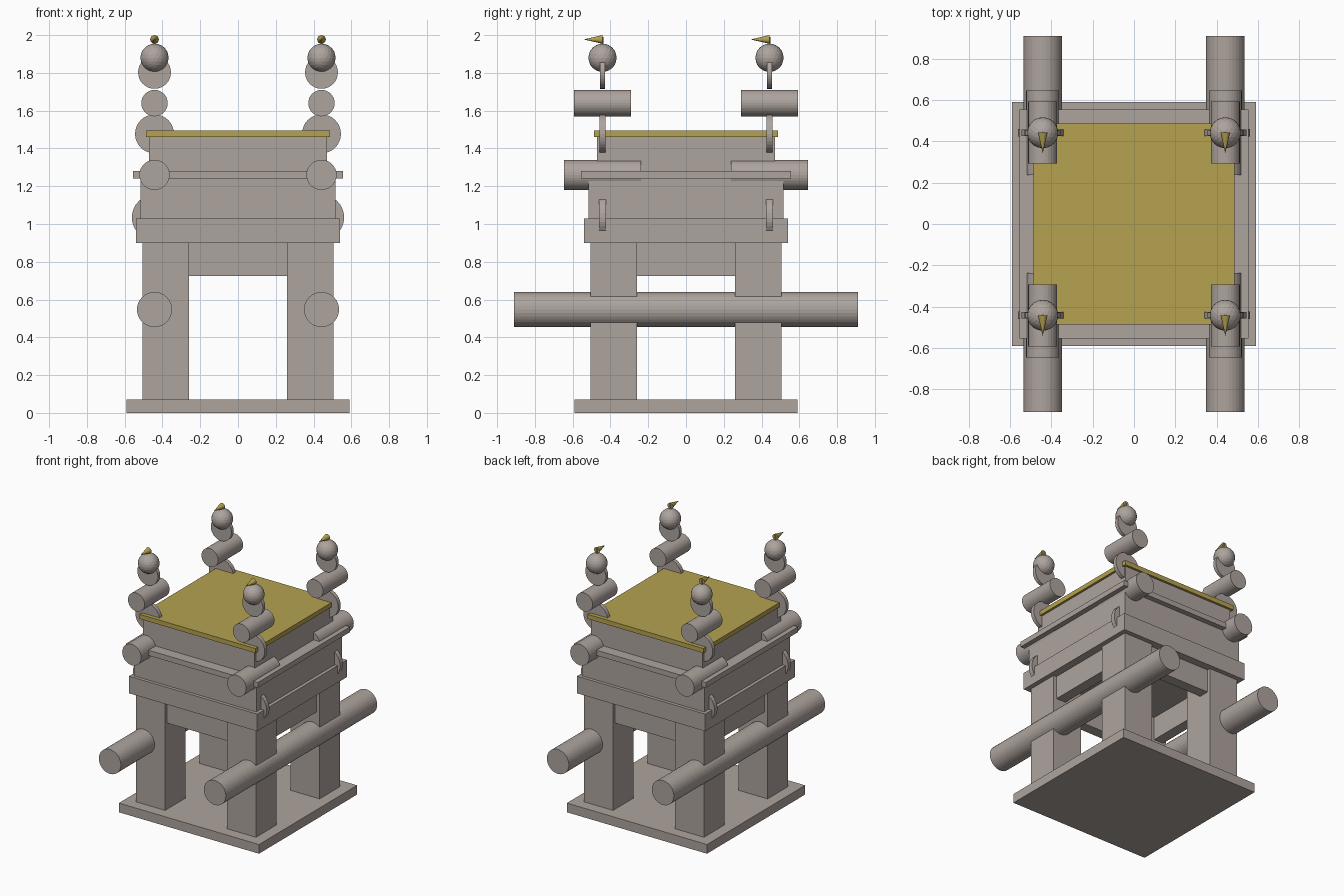
import bpy
from math import pi

cube = bpy.data.objects.get("Cube")
if cube:
    bpy.data.objects.remove(cube, do_unlink=True)


def material(name, color):
    mat = bpy.data.materials.new(name)
    mat.use_nodes = True
    mat.diffuse_color = color
    mat.node_tree.nodes["Principled BSDF"].inputs["Base Color"].default_value = color
    return mat


STONE = material("warm grey stone", (0.42, 0.37, 0.34, 1))
GOLD = material("gold", (0.46, 0.36, 0.08, 1))


def finish(name, mat):
    obj = bpy.context.object
    obj.name = name
    obj.data.materials.append(mat)
    return obj


def box(name, center, size, mat=STONE):
    bpy.ops.mesh.primitive_cube_add(size=1, location=center)
    obj = finish(name, mat)
    obj.scale = size
    return obj


def slab(name, half, bottom, top, mat=STONE):
    return box(name, (0, 0, (bottom + top) / 2), (2 * half, 2 * half, top - bottom), mat)


def log(name, center, radius, length):
    """Round bar lying along y; short lengths make upright discs."""
    bpy.ops.mesh.primitive_cylinder_add(vertices=32, radius=radius, depth=length,
                                        location=center, rotation=(pi / 2, 0, 0))
    return finish(name, STONE)


# Stacked square tiers
slab("base_plate", 0.59, 0, 0.07)
slab("lower_ledge", 0.54, 0.90, 1.03)
slab("middle_block", 0.515, 1.03, 1.24)
slab("upper_ledge", 0.555, 1.24, 1.28)
slab("upper_block", 0.47, 1.28, 1.46)
slab("roof_plate", 0.487, 1.46, 1.495, GOLD)

# Aprons between the legs
for s, front_name, side_name in ((-1, "front_apron", "right_apron"),
                                 (1, "back_apron", "left_apron")):
    box(front_name, (0, s * 0.44, 0.8125), (0.54, 0.08, 0.175))
    box(side_name, (s * 0.44, 0, 0.8125), (0.08, 0.54, 0.175))

for sx, side in ((-1, "right"), (1, "left")):
    x = sx * 0.442
    # Long carrying pole through the legs
    log(f"{side}_carrying_pole", (x, 0, 0.547), 0.093, 1.82)

    for sy, end in ((-1, "front"), (1, "back")):
        corner = f"{end}_{side}"
        y = sy * 0.442
        box(f"{corner}_leg", (sx * 0.3825, sy * 0.3825, 0.485), (0.245, 0.245, 0.83))

        # Corner stack of discs and short logs
        log(f"{corner}_lower_disc", (x, y, 1.035), 0.12, 0.035)
        log(f"{corner}_lower_log", (x, y, 1.26), 0.08, 0.41)
        log(f"{corner}_middle_disc", (x, y, 1.477), 0.103, 0.03)
        log(f"{corner}_upper_log", (x, y, 1.64), 0.07, 0.30)
        log(f"{corner}_upper_disc", (x, y, 1.803), 0.087, 0.028)

        # Ball finial with a pin and a forward-pointing pennant
        bpy.ops.mesh.primitive_ico_sphere_add(subdivisions=3, radius=0.075, location=(x, y, 1.88))
        finish(f"{corner}_ball", STONE)
        bpy.ops.mesh.primitive_cylinder_add(vertices=8, radius=0.005, depth=0.05,
                                            location=(x, y, 1.965))
        finish(f"{corner}_pin", STONE)
        bpy.ops.mesh.primitive_cone_add(vertices=16, radius1=0.023, depth=0.1,
                                        location=(x, y - 0.05, 1.977), rotation=(pi / 2, 0, 0))
        finish(f"{corner}_pennant", GOLD)
